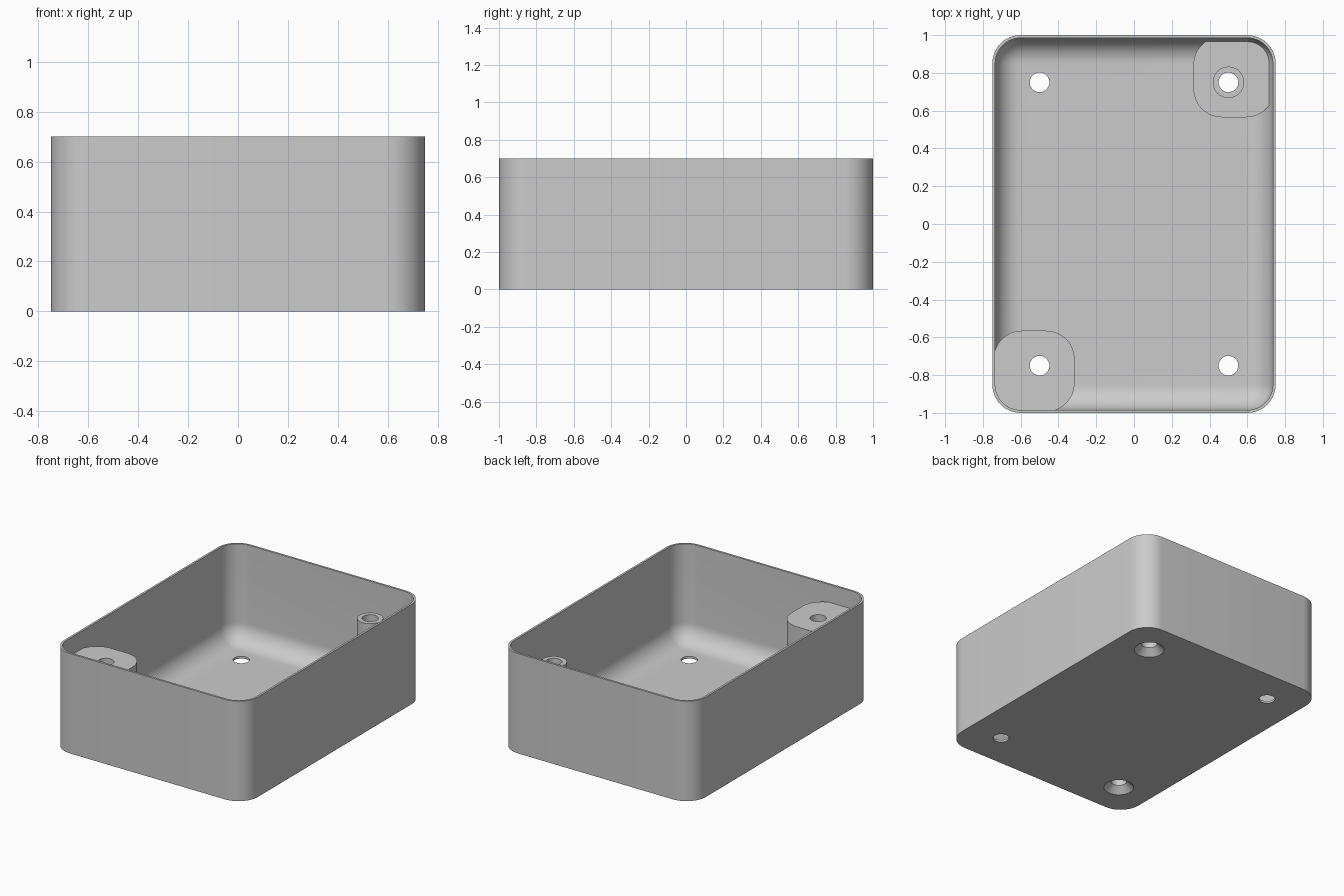
import bpy, bmesh, math

if "Cube" in bpy.data.objects:
    bpy.data.objects.remove(bpy.data.objects["Cube"])

grey = bpy.data.materials.new("light_grey")
grey.diffuse_color = (0.6, 0.6, 0.6, 1)
grey.use_nodes = True
grey.node_tree.nodes["Principled BSDF"].inputs["Base Color"].default_value = grey.diffuse_color

WALL, RADIUS, HEIGHT, TOP = 0.015, 0.15, 0.70, 0.575
HOLE_X, HOLE_Y, HOLE_R = 0.5, 0.75, 0.052


def rounded_rect(cx, cy, hx, hy, r, z, n=12):
    pts = []
    for k, (sx, sy) in enumerate([(1, 1), (-1, 1), (-1, -1), (1, -1)]):
        for i in range(n + 1):
            a = math.pi / 2 * (k + i / n)
            pts.append((cx + sx * (hx - r) + r * math.cos(a),
                        cy + sy * (hy - r) + r * math.sin(a), z))
    return pts


def circle(cx, cy, r, z, n=48):
    return [(cx + r * math.cos(2 * math.pi * i / n),
             cy + r * math.sin(2 * math.pi * i / n), z) for i in range(n)]


def loft(name, rings):
    """Closed solid skinned through rings of equal point count."""
    bm = bmesh.new()
    vs = [[bm.verts.new(p) for p in ring] for ring in rings]
    n = len(rings[0])
    for a, b in zip(vs, vs[1:]):
        for i in range(n):
            j = (i + 1) % n
            bm.faces.new((a[i], a[j], b[j], b[i]))
    bm.faces.new(vs[0][::-1])
    bm.faces.new(vs[-1])
    bmesh.ops.remove_doubles(bm, verts=bm.verts, dist=1e-5)
    bmesh.ops.recalc_face_normals(bm, faces=bm.faces)
    me = bpy.data.meshes.new(name)
    bm.to_mesh(me)
    bm.free()
    me.materials.append(grey)
    ob = bpy.data.objects.new(name, me)
    bpy.context.collection.objects.link(ob)
    return ob


def select(ob):
    bpy.ops.object.select_all(action='DESELECT')
    ob.select_set(True)
    bpy.context.view_layer.objects.active = ob


# Thin-walled case with a rounded inner floor edge
def shell_ring(inset, z):
    return rounded_rect(0, 0, 0.75 - inset, 1 - inset, RADIUS - inset, z)


rings = [shell_ring(0, 0), shell_ring(0, HEIGHT), shell_ring(WALL, HEIGHT)]
fillet = RADIUS - WALL
for i in range(13):
    a = math.pi / 2 * i / 12
    inset = WALL + fillet * (1 - math.cos(a))
    rings.append(shell_ring(inset, WALL + fillet * (1 - math.sin(a))))
case = loft("case", rings)


# Corner blocks: tall post at front left, low pad at back right
def corner_block(name, s, top):
    x0, x1, y0, y1 = 0.315, 0.743, 0.565, 0.993
    args = (s * (x0 + x1) / 2, s * (y0 + y1) / 2, (x1 - x0) / 2, (y1 - y0) / 2, RADIUS)
    return loft(name, [rounded_rect(*args, 0.005), rounded_rect(*args, top)])


post = corner_block("corner_post", -1, TOP)
pad = corner_block("corner_pad", 1, 0.08)

# Screw tube standing on the low pad
tube = loft("screw_tube", [circle(HOLE_X, HOLE_Y, 0.083, 0.06),
                           circle(HOLE_X, HOLE_Y, 0.083, TOP)])


# Screw holes, countersunk below the two blocks
def hole_cutter(x, y, countersunk):
    prof = [(HOLE_R, -0.05), (HOLE_R, 0.66)]
    if countersunk:
        prof = [(0.117, -0.02), (HOLE_R, 0.045), (HOLE_R, 0.66)]
    ob = loft("hole_cutter", [circle(x, y, r, z) for r, z in prof])
    ob.hide_render = True
    return ob


front_left = hole_cutter(-HOLE_X, -HOLE_Y, True)
back_right = hole_cutter(HOLE_X, HOLE_Y, True)
front_right = hole_cutter(HOLE_X, -HOLE_Y, False)
back_left = hole_cutter(-HOLE_X, HOLE_Y, False)

for ob, cutters in [(case, [front_left, back_right, front_right, back_left]),
                    (post, [front_left]), (pad, [back_right]), (tube, [back_right])]:
    select(ob)
    for c in cutters:
        mod = ob.modifiers.new("hole", 'BOOLEAN')
        mod.operation, mod.solver, mod.object = 'DIFFERENCE', 'EXACT', c
        bpy.ops.object.modifier_apply(modifier=mod.name)
    bpy.ops.object.shade_smooth_by_angle(angle=math.radians(30))

for c in (front_left, back_right, front_right, back_left):
    bpy.data.objects.remove(c)
